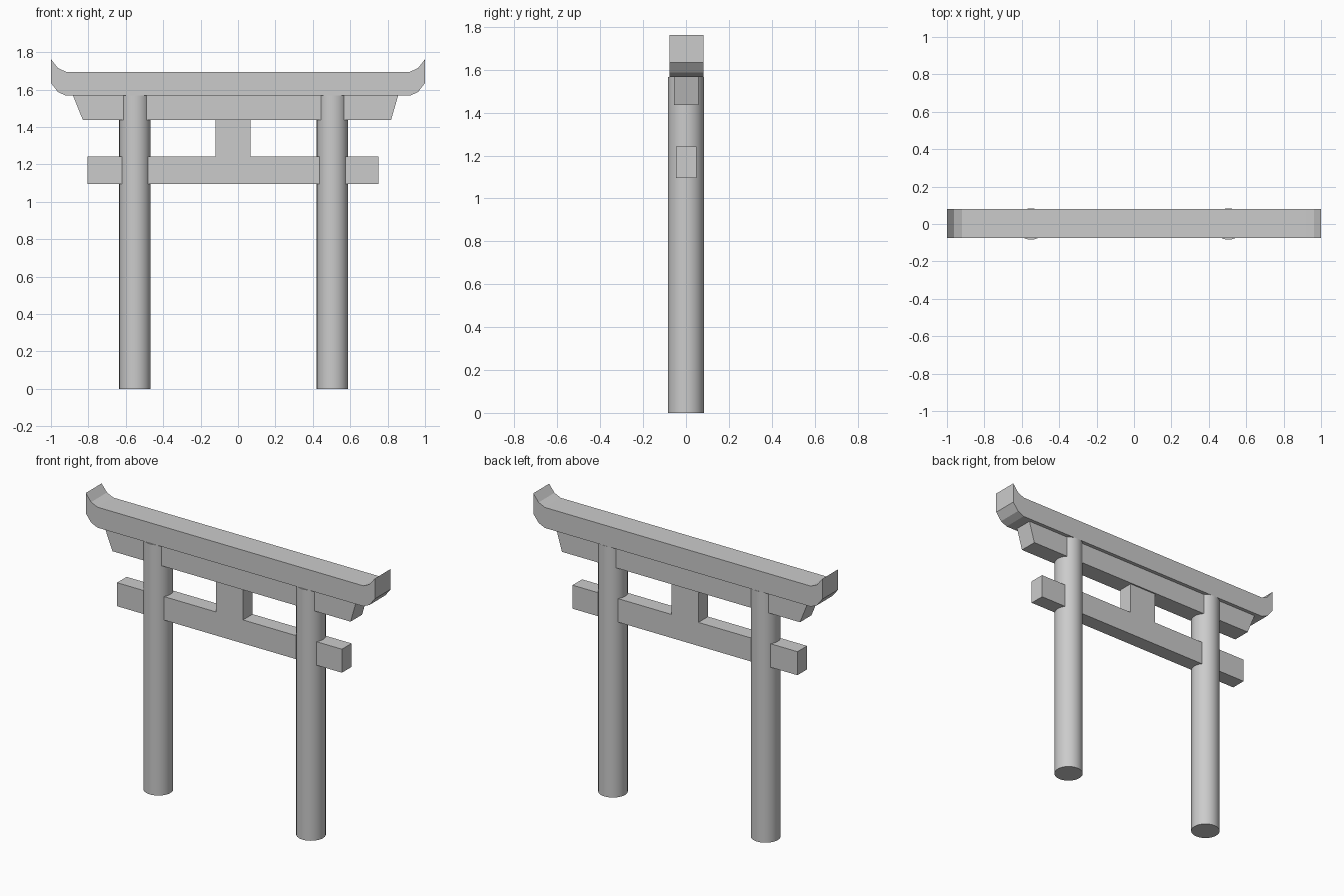
import bpy, bmesh, math

if "Cube" in bpy.data.objects:
    bpy.data.objects.remove(bpy.data.objects["Cube"])


def extrude_profile(name, pts, y0, y1):
    """Solid made from an x-z outline extruded along y."""
    bm = bmesh.new()
    face = bm.faces.new([bm.verts.new((x, y0, z)) for x, z in pts])
    ext = bmesh.ops.extrude_face_region(bm, geom=[face])
    verts = [g for g in ext["geom"] if isinstance(g, bmesh.types.BMVert)]
    bmesh.ops.translate(bm, verts=verts, vec=(0, y1 - y0, 0))
    bmesh.ops.recalc_face_normals(bm, faces=bm.faces)
    mesh = bpy.data.meshes.new(name)
    bm.to_mesh(mesh)
    bm.free()
    obj = bpy.data.objects.new(name, mesh)
    bpy.context.collection.objects.link(obj)
    return obj


BEAM_Z = 1.567    # underside of the top beam, top of the pillars
LINTEL_Z = 1.436  # underside of the lintel

# Round pillars
for name, x in (("left_pillar", -0.551), ("right_pillar", 0.505)):
    bpy.ops.mesh.primitive_cylinder_add(vertices=32, radius=0.084, depth=BEAM_Z,
                                        location=(x, 0, BEAM_Z / 2))
    bpy.context.object.name = name
    bpy.ops.object.shade_smooth_by_angle(angle=math.radians(30))

# Top beam with upswept ends
lower = [(0.92, BEAM_Z), (0.963, 1.587), (1.0, 1.635)]
upper = [(1.0, 1.762), (0.963, 1.715), (0.92, 1.695)]
right = lower + upper
extrude_profile("top_beam", right + [(-x, z) for x, z in reversed(right)], -0.076, 0.081)

# Lintel with slanted ends under the top beam
extrude_profile("lintel", [(-0.829, LINTEL_Z), (0.818, LINTEL_Z),
                           (0.856, BEAM_Z), (-0.882, BEAM_Z)], -0.056, 0.058)

# Crossbar with the central strut rising to the lintel
extrude_profile("crossbar_and_strut", [
    (-0.805, 1.095), (0.751, 1.095), (0.751, 1.242), (0.067, 1.242),
    (0.067, LINTEL_Z), (-0.12, LINTEL_Z), (-0.12, 1.242), (-0.805, 1.242)], -0.046, 0.049)
